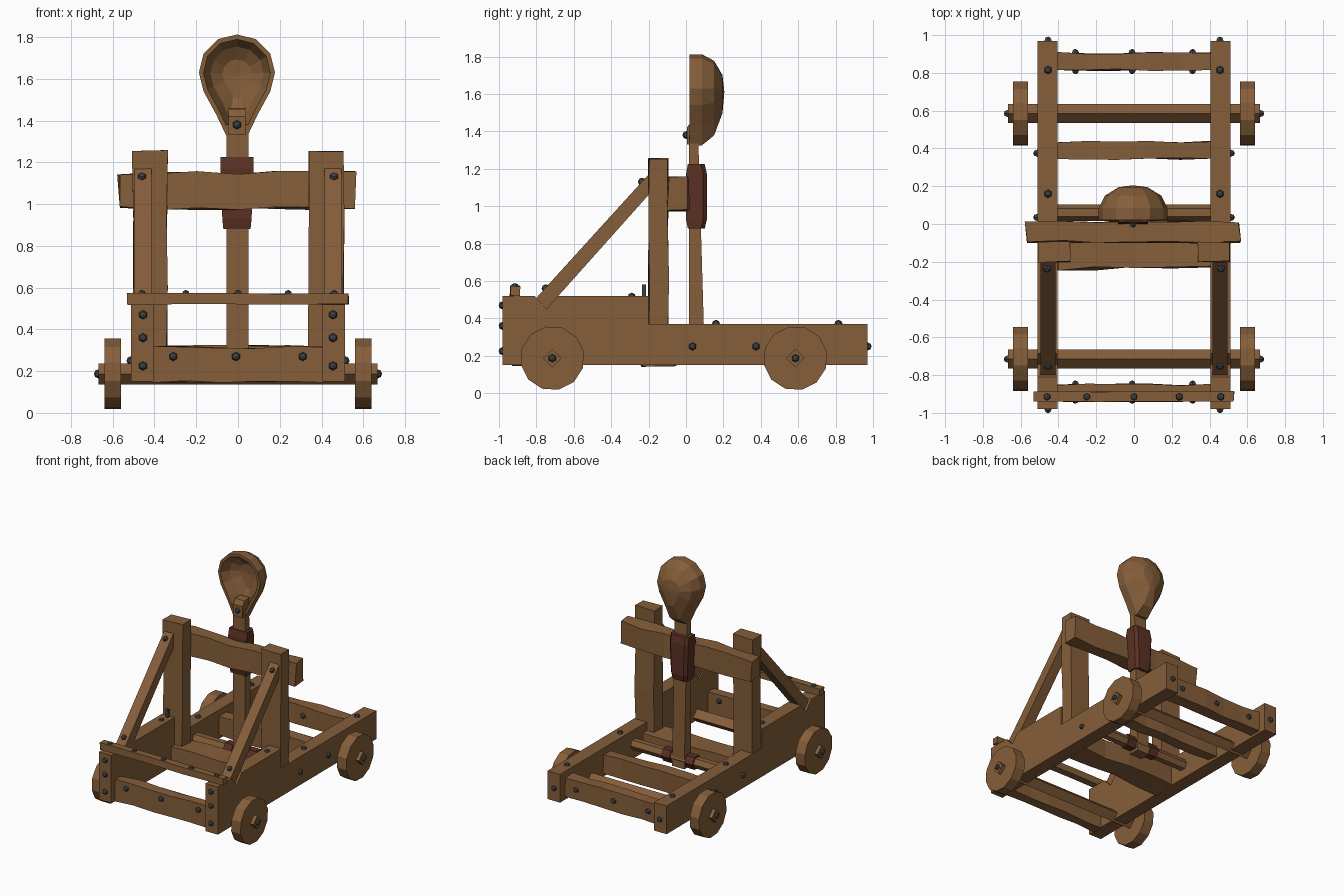
import bpy, bmesh, math, random
from mathutils import Vector, Matrix

if "Cube" in bpy.data.objects:
    bpy.data.objects.remove(bpy.data.objects["Cube"])

random.seed(4)


def material(name, rgb):
    m = bpy.data.materials.new(name)
    m.diffuse_color = (*rgb, 1)
    m.use_nodes = True
    m.node_tree.nodes["Principled BSDF"].inputs["Base Color"].default_value = m.diffuse_color
    return m


WOOD = material("brown wood", (0.235, 0.112, 0.042))
ROPE = material("dark red binding", (0.105, 0.03, 0.017))
IRON = material("dark iron", (0.05, 0.055, 0.06))


def finish(name, bm, mat):
    bmesh.ops.recalc_face_normals(bm, faces=bm.faces)
    me = bpy.data.meshes.new(name)
    bm.to_mesh(me)
    bm.free()
    me.materials.append(mat)
    ob = bpy.data.objects.new(name, me)
    bpy.context.collection.objects.link(ob)
    return ob


def prism(name, pts, x0, x1, mat=WOOD):
    """Side-view (y, z) profile extruded along x."""
    bm = bmesh.new()
    f = bm.faces.new([bm.verts.new((x0, y, z)) for y, z in pts])
    r = bmesh.ops.extrude_face_region(bm, geom=[f])
    verts = [v for v in r["geom"] if isinstance(v, bmesh.types.BMVert)]
    bmesh.ops.translate(bm, verts=verts, vec=(x1 - x0, 0, 0))
    return finish(name, bm, mat)


def beam(name, lo, hi, segments=1, wobble=0.004, mat=WOOD):
    """Rough-hewn box, sliced along its longest side."""
    lo, hi = Vector(lo), Vector(hi)
    size = hi - lo
    axis = max(range(3), key=lambda i: size[i])
    bm = bmesh.new()
    bmesh.ops.create_cube(bm, size=1)
    for v in bm.verts:
        v.co = Vector([(lo[i] + hi[i]) / 2 + v.co[i] * size[i] for i in range(3)])
    no = Vector([float(i == axis) for i in range(3)])
    for k in range(1, segments):
        bmesh.ops.bisect_plane(bm, geom=bm.verts[:] + bm.edges[:] + bm.faces[:],
                               plane_co=lo + size * k / segments, plane_no=no)
    for v in bm.verts:
        v.co += Vector([random.uniform(-wobble, wobble) for _ in range(3)])
    return finish(name, bm, mat)


def rod(name, centre, r, length, sides, turn=0.0, mat=WOOD):
    """Faceted cylinder lying along x."""
    bm = bmesh.new()
    bmesh.ops.create_cone(bm, cap_ends=True, segments=sides, radius1=r, radius2=r, depth=length)
    bmesh.ops.transform(bm, verts=bm.verts, matrix=Matrix.Translation(centre)
                        @ Matrix.Rotation(turn, 4, 'X') @ Matrix.Rotation(math.pi / 2, 4, 'Y'))
    return finish(name, bm, mat)


def bolt(pos, normal):
    bm = bmesh.new()
    bmesh.ops.create_uvsphere(bm, u_segments=6, v_segments=4, radius=0.022)
    rot = Vector(normal).to_track_quat('Z', 'Y').to_matrix().to_4x4()
    bmesh.ops.transform(bm, verts=bm.verts, matrix=Matrix.Translation(pos) @ rot)
    finish("bolt", bm, IRON)


# Chassis rails, posts and braces on both sides
rail = [(-0.98, 0.15), (0.97, 0.15), (0.97, 0.37), (-0.2, 0.37), (-0.2, 0.52),
        (-0.685, 0.52), (-0.745, 0.45), (-0.81, 0.52), (-0.98, 0.52)]
brace = [(-0.80, 0.51), (-0.745, 0.45), (-0.2, 1.06), (-0.2, 1.17)]
for s, side in ((-1, "left"), (1, "right")):
    prism(side + "_rail", rail, s * 0.405, s * 0.512)
    prism(side + "_brace", brace, s * 0.415, s * 0.495)
    a, b = sorted((s * 0.34, s * 0.505))
    beam(side + "_post", (a, -0.2, 0.29), (b, -0.095, 1.255), 3, 0.005)
    for z in (0.225, 0.36, 0.47):
        bolt((s * 0.455, -0.98, z), (0, -1, 0))
    for y in (0.035, 0.375):
        bolt((s * 0.512, y, 0.25), (s, 0, 0))
    for y in (0.16, 0.815):
        bolt((s * 0.455, y, 0.37), (0, 0, 1))
    bolt((s * 0.455, 0.97, 0.25), (0, 1, 0))
    bolt((s * 0.46, -0.235, 1.13), (0, -0.7, 0.7))
    bolt((s * 0.455, -0.75, 0.56), (0, -0.7, 0.7))
    bolt((s * 0.455, -0.29, 0.515), (0, 0, 1))

    # Wheels
    for y in (-0.715, 0.585):
        rod(side + "_wheel", (s * 0.6, y, 0.187), 0.172, 0.08, 12, 0.2)
        bolt((s * 0.668, y, 0.187), (s, 0, 0))

# Loose iron pin
beam("pin", (-0.46, -0.235, 0.51), (-0.44, -0.215, 0.58), mat=IRON, wobble=0)

# Axles
for y in (-0.715, 0.585):
    rod("axle", (0, y, 0.187), 0.05, 1.335, 4)

# Cross members
beam("front_beam", (-0.41, -0.93, 0.15), (0.41, -0.85, 0.315), 5, 0.006)
beam("front_top_plank", (-0.53, -0.94, 0.52), (0.53, -0.888, 0.573), 3, 0.003)
beam("rear_beam", (-0.41, 0.815, 0.17), (0.41, 0.905, 0.32), 5, 0.006)
beam("middle_beam", (-0.41, 0.345, 0.17), (0.41, 0.435, 0.32), 5, 0.006)
beam("arm_bed", (-0.41, -0.235, 0.15), (0.41, -0.06, 0.3), 4, 0.012)
beam("top_crossbeam", (-0.57, -0.095, 0.98), (0.56, 0.01, 1.15), 6, 0.009)
for x in (-0.31, -0.01, 0.31):
    bolt((x, -0.93, 0.27), (0, -1, 0))
    bolt((x, -0.85, 0.27), (0, 1, 0))
    bolt((x, 0.905, 0.25), (0, 1, 0))
    bolt((x, 0.815, 0.25), (0, -1, 0))
for x in (-0.46, -0.25, 0, 0.24, 0.46):
    bolt((x, -0.915, 0.567), (0, 0, 1))

# Arm pivot roller with bindings
rod("pivot_roller", (0, 0.06, 0.26), 0.043, 0.81, 6)
for x in (-0.1, 0.1):
    rod("roller_binding", (x, 0.06, 0.26), 0.055, 0.07, 6, mat=ROPE)

# Throwing arm
bm = bmesh.new()
bmesh.ops.create_cube(bm, size=1)
for v in bm.verts:
    top = v.co.z > 0
    y = (0.065 if top else 0.1) if v.co.y > 0 else 0.015
    v.co = ((0.05 if v.co.x > 0 else -0.055), y, 1.38 if top else 0.2)
finish("throwing_arm", bm, WOOD)

# Binding on the arm: chamfered pad, a little narrower at the foot
bm = bmesh.new()
rings = []
for z, w, y0, y1 in ((0.88, 0.065, 0.01, 0.1), (0.93, 0.07, 0.0, 0.112),
                     (1.17, 0.08, 0.0, 0.112), (1.225, 0.078, 0.01, 0.1)):
    rings.append([bm.verts.new((x - 0.005, y, z)) for x, y in
                  ((-w, y0), (w, y0), (w, y1 - 0.02), (w - 0.02, y1), (0.02 - w, y1), (-w, y1 - 0.02))])
for a, b in zip(rings, rings[1:]):
    for i in range(6):
        j = (i + 1) % 6
        bm.faces.new((a[i], a[j], b[j], b[i]))
bm.faces.new(rings[0])
bm.faces.new(rings[-1])
finish("arm_binding", bm, ROPE)

# Spoon bowl: teardrop rings from the hollow, over the rim, to the back
half = [(0.05, 1.325), (0.1, 1.43), (0.16, 1.54), (0.182, 1.63), (0.16, 1.72), (0.09, 1.79)]
outline = half + [(0, 1.812)] + [(-x, z) for x, z in reversed(half)]
levels = [(0.38, 0.13), (0.7, 0.09), (0.88, 0.02), (1.0, 0.02), (1.0, 0.085), (0.82, 0.15), (0.42, 0.195)]
bm = bmesh.new()
rings = [[bm.verts.new((x * k - 0.005, y, 1.62 + (z - 1.62) * k)) for x, z in outline] for k, y in levels]
n = len(outline)
for a, b in zip(rings, rings[1:]):
    for i in range(n):
        j = (i + 1) % n
        bm.faces.new((a[i], a[j], b[j], b[i]))
for ring, y in ((rings[0], 0.14), (rings[-1], 0.205)):
    tip = bm.verts.new((-0.005, y, 1.61))
    for i in range(n):
        bm.faces.new((ring[i], ring[(i + 1) % n], tip))
finish("spoon_bowl", bm, WOOD)

# Tongue that fixes the bowl to the arm
prism("bowl_tongue", [(0.005, 1.33), (0.06, 1.33), (0.09, 1.46), (0.03, 1.455), (0.005, 1.42)], -0.045, 0.035)
bolt((-0.005, 0.003, 1.38), (0, -1, 0))
